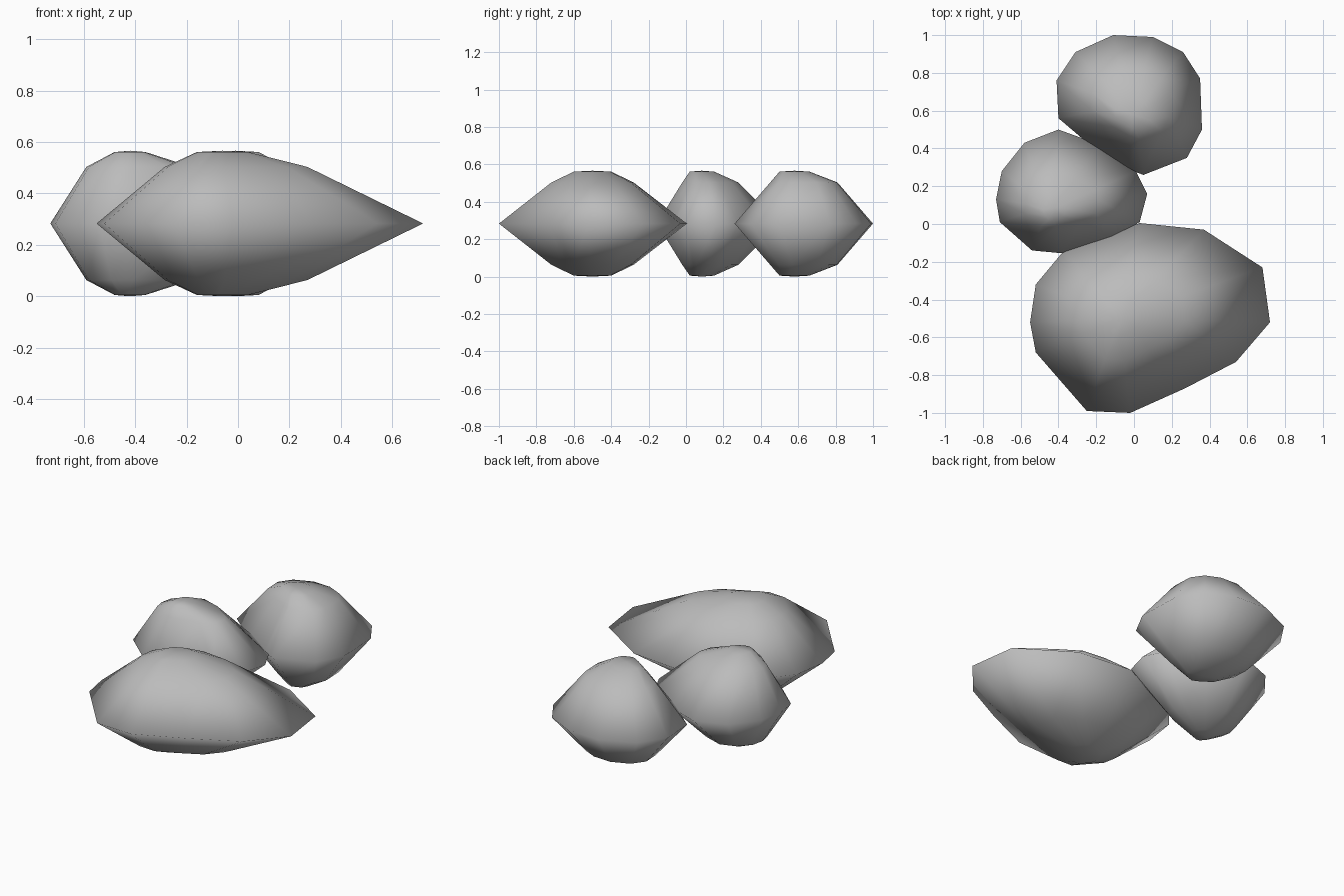
import bpy
import bmesh

cube = bpy.data.objects.get("Cube")
if cube:
    bpy.data.objects.remove(cube, do_unlink=True)

GREY = (0.5, 0.5, 0.5, 1.0)
stone_grey = bpy.data.materials.new("stone grey")
stone_grey.diffuse_color = GREY
stone_grey.use_nodes = True
stone_grey.node_tree.nodes["Principled BSDF"].inputs["Base Color"].default_value = GREY

MID = 0.283  # height of the widest rim


def stone(name, rim, shoulder, crown):
    """Pebble: wide rim, a shoulder ring and a small crown, mirrored below.
    shoulder and crown are boxes (x0, x1, y0, y1) the rim is shrunk into."""
    xs, ys = zip(*rim)
    x0, x1, y0, y1 = min(xs), max(xs), min(ys), max(ys)

    def fit(box):
        a, b, c, d = box
        return [(a + (x - x0) / (x1 - x0) * (b - a),
                 c + (y - y0) / (y1 - y0) * (d - c)) for x, y in rim]

    levels = [(fit(crown), -0.278), (fit(shoulder), -0.22), (rim, 0),
              (fit(shoulder), 0.22), (fit(crown), 0.278)]
    bm = bmesh.new()
    rings = [[bm.verts.new((x, y, MID + h)) for x, y in pts] for pts, h in levels]
    n = len(rim)
    for low, high in zip(rings, rings[1:]):
        for i in range(n):
            j = (i + 1) % n
            bm.faces.new((low[i], low[j], high[j], high[i]))
    # Shallow caps
    for ring, h in ((rings[0], 0), (rings[-1], 2 * MID)):
        tip = bm.verts.new(((crown[0] + crown[1]) / 2, (crown[2] + crown[3]) / 2, h))
        for i in range(n):
            bm.faces.new((ring[i], ring[(i + 1) % n], tip))
    bmesh.ops.recalc_face_normals(bm, faces=bm.faces)
    for face in bm.faces:
        face.smooth = True
    mesh = bpy.data.meshes.new(name)
    bm.to_mesh(mesh)
    bm.free()
    mesh.materials.append(stone_grey)
    obj = bpy.data.objects.new(name, mesh)
    bpy.context.collection.objects.link(obj)


# Long front stone
stone("large_stone",
      [(-.55, -.52), (-.52, -.68), (-.25, -.99), (-.02, -1), (.27, -.87), (.54, -.73),
       (.72, -.52), (.68, -.23), (.37, -.03), (.03, .005), (-.37, -.14), (-.52, -.32)],
      (-.285, .27, -.72, -.28), (-.16, .04, -.6, -.4))

# Small middle stone
stone("small_stone",
      [(-.73, .13), (-.71, .01), (-.54, -.14), (-.38, -.155), (-.11, -.07), (.03, .01),
       (.07, .16), (.01, .28), (-.18, .42), (-.4, .5), (-.58, .43), (-.7, .28)],
      (-.59, -.18, -.02, .28), (-.48, -.36, .02, .15))

# Round back stone
stone("round_stone",
      [(-.41, .76), (-.4, .56), (-.2, .39), (-.03, .29), (.05, .26), (.28, .35),
       (.36, .5), (.35, .77), (.26, .91), (.1, .99), (-.11, 1), (-.31, .91)],
      (-.22, .19, .45, .81), (-.1, .08, .5, .66))
